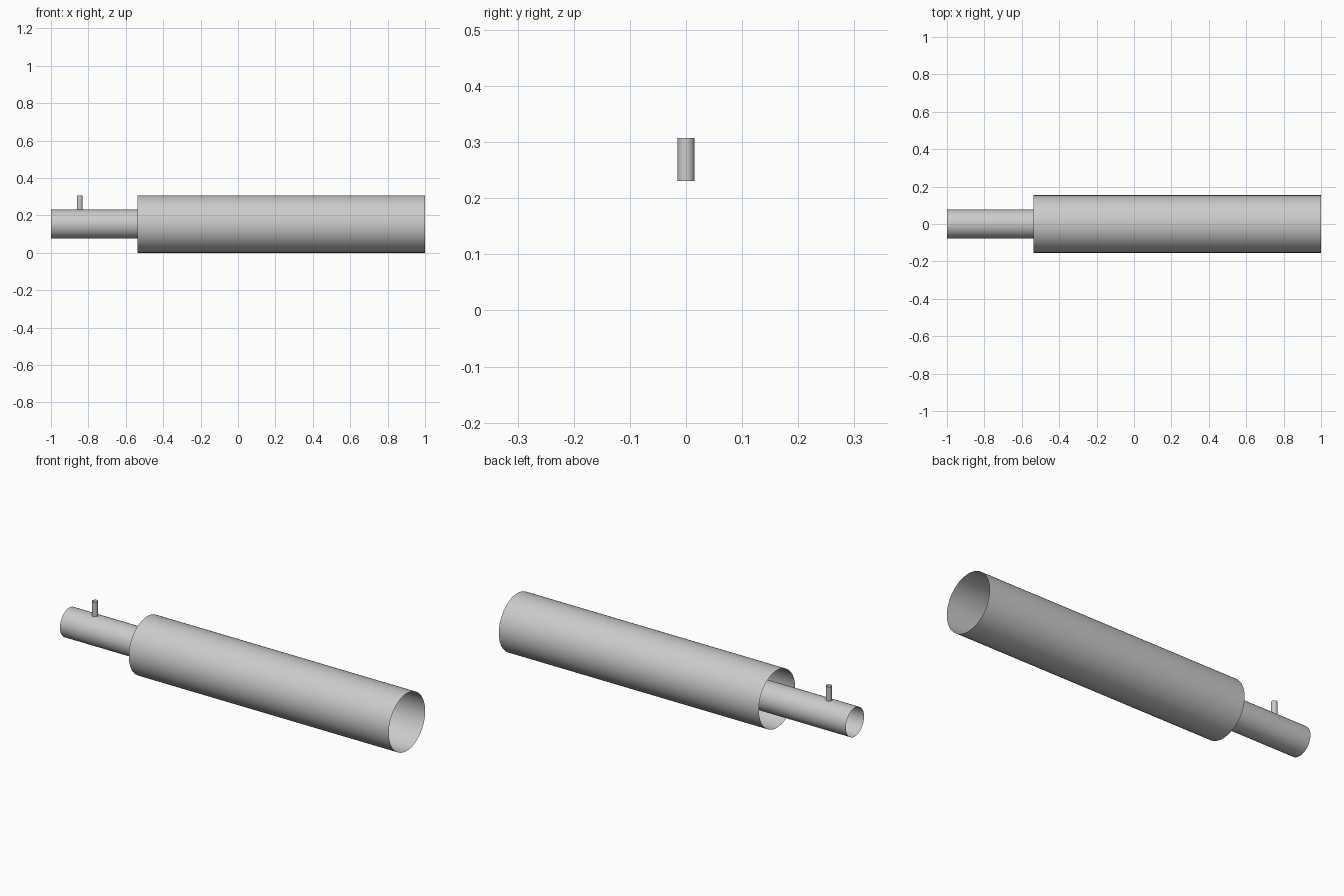
import bpy
import bmesh
import math
from mathutils import Matrix, Vector

cube = bpy.data.objects.get("Cube")
if cube:
    bpy.data.objects.remove(cube, do_unlink=True)

UNIT = 2 / 13            # outer tube radius; the assembly is 13 radii long
AXIS_Z = UNIT

# One plain grey for every part
grey = bpy.data.materials.new("light_grey")
grey.use_nodes = True
colour = (0.6, 0.6, 0.6, 1)
grey.diffuse_color = colour
grey.node_tree.nodes["Principled BSDF"].inputs["Base Color"].default_value = colour


def open_tube(name, start, end, radius, segments):
    """Thin-walled, open-ended smooth tube between two points."""
    start, end = Vector(start), Vector(end)
    direction = end - start
    turn = direction.to_track_quat("Z", "Y").to_matrix().to_4x4()
    bm = bmesh.new()
    bmesh.ops.create_cone(bm, cap_ends=False, segments=segments,
                          radius1=radius, radius2=radius,
                          depth=direction.length,
                          matrix=Matrix.Translation((start + end) / 2) @ turn)
    bmesh.ops.recalc_face_normals(bm, faces=bm.faces)
    # Normals point away from the tube's axis
    face = next(iter(bm.faces))
    if face.normal.dot(face.calc_center_median() - (start + end) / 2) < 0:
        bmesh.ops.reverse_faces(bm, faces=bm.faces)
    for face in bm.faces:
        face.smooth = True
    mesh = bpy.data.meshes.new(name)
    bm.to_mesh(mesh)
    bm.free()
    mesh.materials.append(grey)
    obj = bpy.data.objects.new(name, mesh)
    bpy.context.collection.objects.link(obj)
    return obj


# Wide outer sleeve
open_tube("outer_tube", (1 - 10 * UNIT, 0, AXIS_Z), (1, 0, AXIS_Z), UNIT, 64)

# Narrow tube sliding inside the sleeve
open_tube("inner_tube", (-1, 0, AXIS_Z), (-1 + 8 * UNIT, 0, AXIS_Z), UNIT / 2, 64)

# Small upright pin standing on the narrow tube
pin_x = -1 + UNIT
open_tube("pin", (pin_x, 0, AXIS_Z + UNIT / 2), (pin_x, 0, 2 * UNIT), UNIT / 10, 32)
